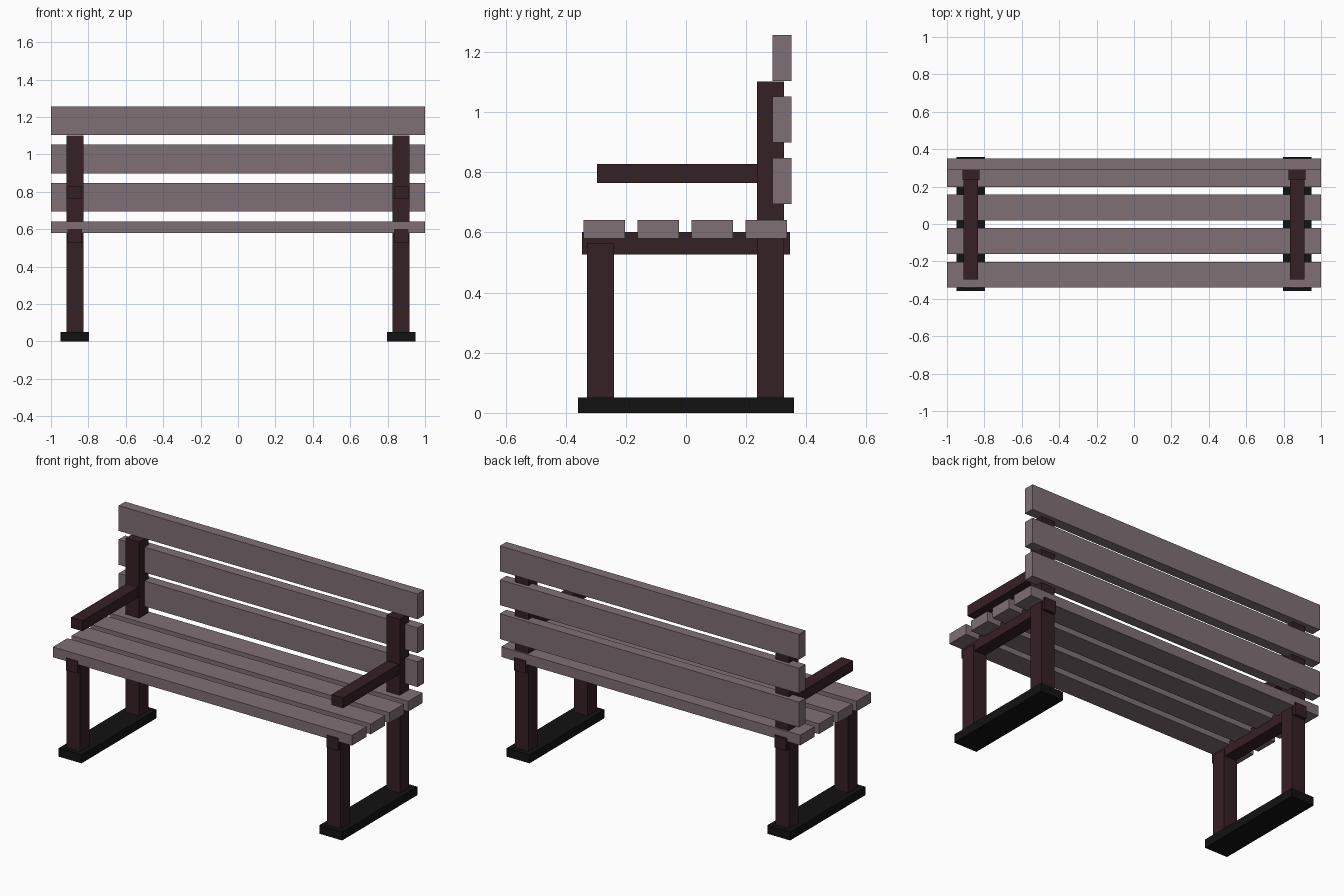
import bpy

if "Cube" in bpy.data.objects:
    bpy.data.objects.remove(bpy.data.objects["Cube"])


def material(name, color):
    m = bpy.data.materials.new(name)
    m.diffuse_color = (*color, 1)
    m.use_nodes = True
    m.node_tree.nodes["Principled BSDF"].inputs["Base Color"].default_value = m.diffuse_color
    return m


slat_mat = material("slat_wood", (0.216, 0.162, 0.181))
frame_mat = material("dark_frame", (0.036, 0.014, 0.018))
foot_mat = material("black_foot", (0.006, 0.006, 0.006))


def box(name, x, y, z, mat):
    """Box from (min, max) ranges on each axis."""
    bpy.ops.mesh.primitive_cube_add(size=1, location=[(a + b) / 2 for a, b in (x, y, z)])
    ob = bpy.context.object
    ob.name = name
    ob.scale = [b - a for a, b in (x, y, z)]
    bpy.ops.object.transform_apply(location=False, rotation=False, scale=True)
    ob.data.materials.append(mat)
    return ob


# Side frames, left and right
for side, cx in (("left", -0.872), ("right", 0.872)):
    def span(width):
        return (cx - width / 2, cx + width / 2)

    box(f"foot_{side}", span(0.153), (-0.359, 0.359), (0, 0.051), foot_mat)
    box(f"front_leg_{side}", span(0.09), (-0.329, -0.239), (0.001, 0.565), frame_mat)
    box(f"rear_post_{side}", span(0.09), (0.236, 0.326), (0.001, 1.102), frame_mat)
    box(f"seat_rail_{side}", span(0.077), (-0.345, 0.345), (0.527, 0.601), frame_mat)
    box(f"armrest_{side}", span(0.077), (-0.296, 0.25), (0.765, 0.828), frame_mat)

# Seat slats
for i in range(4):
    y = -0.34 + i * 0.1795
    box(f"seat_slat_{i + 1}", (-1, 1), (y, y + 0.138), (0.58, 0.642), slat_mat)

# Backrest slats
for i in range(3):
    z = 0.694 + i * 0.205
    box(f"back_slat_{i + 1}", (-1, 1), (0.288, 0.35), (z, z + 0.153), slat_mat)
